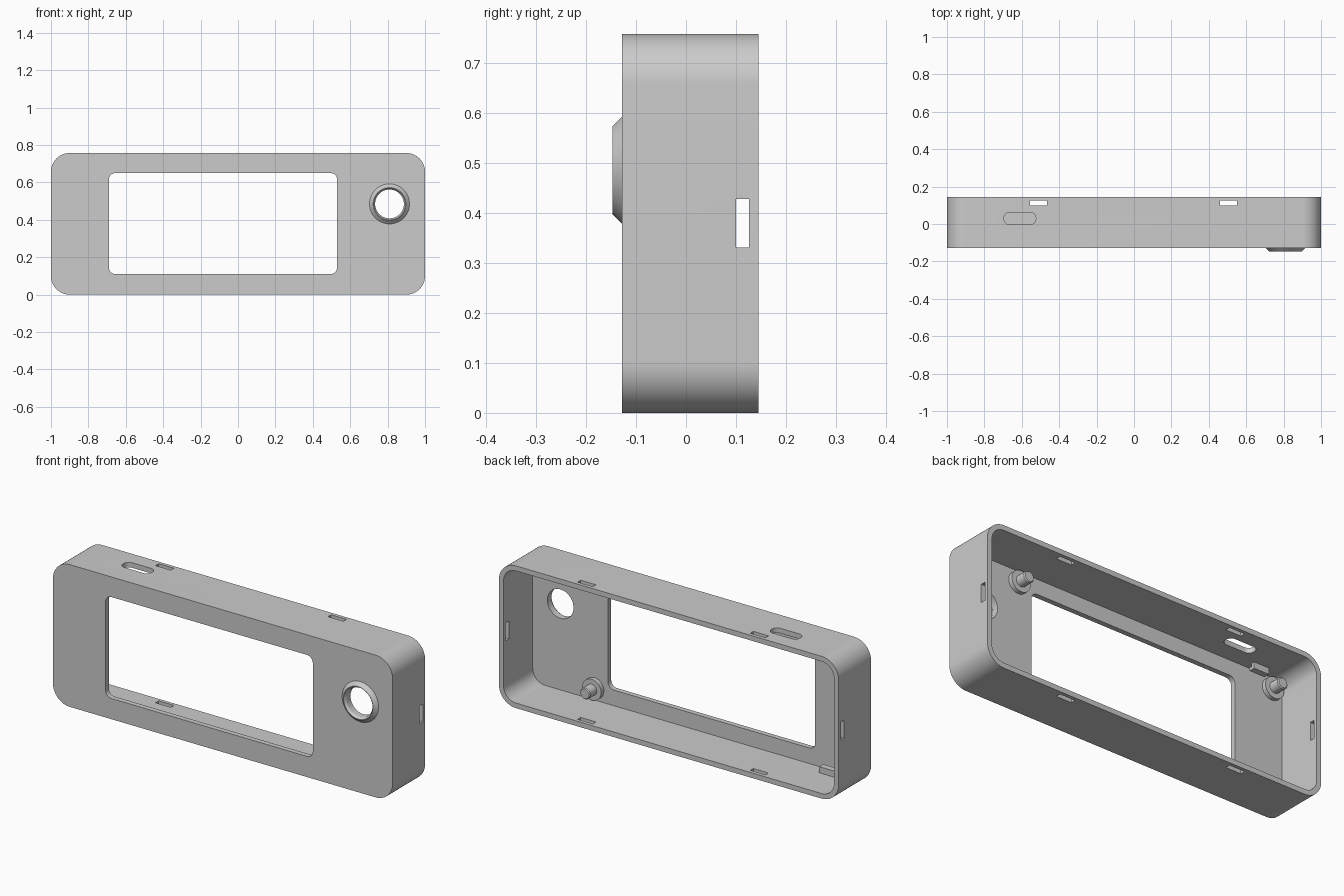
import bpy, bmesh
from math import sin, cos, pi, radians

old = bpy.data.objects.get("Cube")
if old:
    bpy.data.objects.remove(old, do_unlink=True)

grey = bpy.data.materials.new("light_grey_plastic")
grey.use_nodes = True
grey.diffuse_color = (0.6, 0.6, 0.6, 1)
grey.node_tree.nodes["Principled BSDF"].inputs["Base Color"].default_value = (0.6, 0.6, 0.6, 1)

FRONT, BACK, HEIGHT = -0.128, 0.145, 0.757
WALL = 0.027
FLOOR = FRONT + WALL          # inner face of the front panel
MID = HEIGHT / 2


def place(axis, u, v, d):
    return {"x": (d, u, v), "y": (u, d, v), "z": (u, v, d)}[axis]


def make(name, bm):
    bmesh.ops.recalc_face_normals(bm, faces=bm.faces)
    mesh = bpy.data.meshes.new(name)
    bm.to_mesh(mesh)
    bm.free()
    mesh.materials.append(grey)
    ob = bpy.data.objects.new(name, mesh)
    bpy.context.collection.objects.link(ob)
    return ob


def rounded_prism(name, axis, u, v, d, r=0.0, steps=10):
    """Rounded rectangle over ranges u, v, extruded along axis over range d."""
    pts = []
    corners = ((u[1], v[1], -1, -1), (u[0], v[1], 1, -1), (u[0], v[0], 1, 1), (u[1], v[0], -1, 1))
    for k, (cu, cv, su, sv) in enumerate(corners):
        for i in range(steps + 1 if r else 1):
            a = (k + i / steps) * pi / 2
            pts.append((cu + r * (su + cos(a)), cv + r * (sv + sin(a))) if r else (cu, cv))
    bm = bmesh.new()
    face = bm.faces.new([bm.verts.new(place(axis, p, q, d[0])) for p, q in pts])
    ext = bmesh.ops.extrude_face_region(bm, geom=[face])
    moved = [e for e in ext["geom"] if isinstance(e, bmesh.types.BMVert)]
    bmesh.ops.translate(bm, verts=moved, vec=place(axis, 0, 0, d[1] - d[0]))
    return make(name, bm)


def lathe(name, x, z, profile, closed, n=48):
    """Revolve (radius, y) points around a front-to-back axis through x, z."""
    bm = bmesh.new()
    rings = [[bm.verts.new((x + r * cos(2 * pi * i / n), y, z + r * sin(2 * pi * i / n)))
              for i in range(n)] for r, y in profile]
    pairs = list(zip(rings, rings[1:]))
    if closed:
        pairs.append((rings[-1], rings[0]))
    else:
        bm.faces.new(rings[0])
        bm.faces.new(rings[-1])
    for a, b in pairs:
        for i in range(n):
            j = (i + 1) % n
            bm.faces.new((a[i], a[j], b[j], b[i]))
    return make(name, bm)


def cut(target, cutters):
    for c in cutters:
        m = target.modifiers.new(c.name, "BOOLEAN")
        m.operation, m.solver, m.object = "DIFFERENCE", "EXACT", c
    bpy.context.view_layer.update()
    deps = bpy.context.evaluated_depsgraph_get()
    mesh = bpy.data.meshes.new_from_object(target.evaluated_get(deps))
    target.modifiers.clear()
    target.data = mesh
    for c in cutters:
        bpy.data.objects.remove(c, do_unlink=True)


# Hollow case, open at the back
case = rounded_prism("case_shell", "y", (-1, 1), (0, HEIGHT), (FRONT, BACK), 0.1, 16)
HOLE_X, HOLE_Z, HOLE_R = 0.81, 0.485, 0.077
cutters = [
    rounded_prism("cavity", "y", (WALL - 1, 1 - WALL), (WALL, HEIGHT - WALL), (FLOOR, 0.3),
                  0.1 - WALL, 16),
    rounded_prism("screen_window", "y", (-0.69, 0.53), (0.11, 0.65), (-0.3, 0), 0.035),
    lathe("knob_hole", HOLE_X, HOLE_Z, [(HOLE_R, -0.3), (HOLE_R, 0)], False, 64),
    rounded_prism("cable_port", "z", (-0.695, -0.525), (-0.003, 0.062), (0.6, 0.9), 0.03),
    rounded_prism("side_latch_slots", "x", (0.1, 0.126), (0.331, 0.427), (-1.2, 1.2)),
]
# Latch slots through the top and bottom walls
for x in (-0.511, 0.505):
    cutters.append(rounded_prism("edge_latch_slots", "z", (x - 0.045, x + 0.045),
                                 (0.1, 0.126), (-0.2, 1)))
cut(case, cutters)

# Chamfered collar around the knob hole
parts = [case, lathe("knob_collar", HOLE_X, HOLE_Z,
                     [(0.107, FRONT), (0.0875, -0.147), (0.085, -0.147),
                      (HOLE_R, -0.135), (HOLE_R, FRONT)], True, 64)]

# Stepped mounting posts at the corners of the window
for x, side in ((0.61, "left"), (-0.91, "right")):
    for z, level in ((0.09, "lower"), (HEIGHT - 0.09, "upper")):
        parts.append(lathe(f"{level}_{side}_post", x, z,
                           [(0.056, FLOOR - 0.003), (0.056, -0.078), (0.03, -0.078),
                            (0.03, -0.025), (0.025, -0.02)], False, 32))

# Small hooked clips on the upper and lower walls
for level in ("lower", "upper"):
    def span(a, b):
        return (a, b) if level == "lower" else (HEIGHT - b, HEIGHT - a)
    parts.append(rounded_prism(f"{level}_clip_stem", "y", (-0.845, -0.755),
                               span(WALL - 0.003, 0.06), (-0.06, -0.042)))
    parts.append(rounded_prism(f"{level}_clip_lip", "y", (-0.845, -0.755),
                               span(0.045, 0.06), (-0.075, -0.042)))

# Smooth curved walls, crisp edges
bpy.ops.object.select_all(action="DESELECT")
for ob in parts:
    ob.select_set(True)
bpy.context.view_layer.objects.active = case
bpy.ops.object.shade_smooth_by_angle(angle=radians(30))
